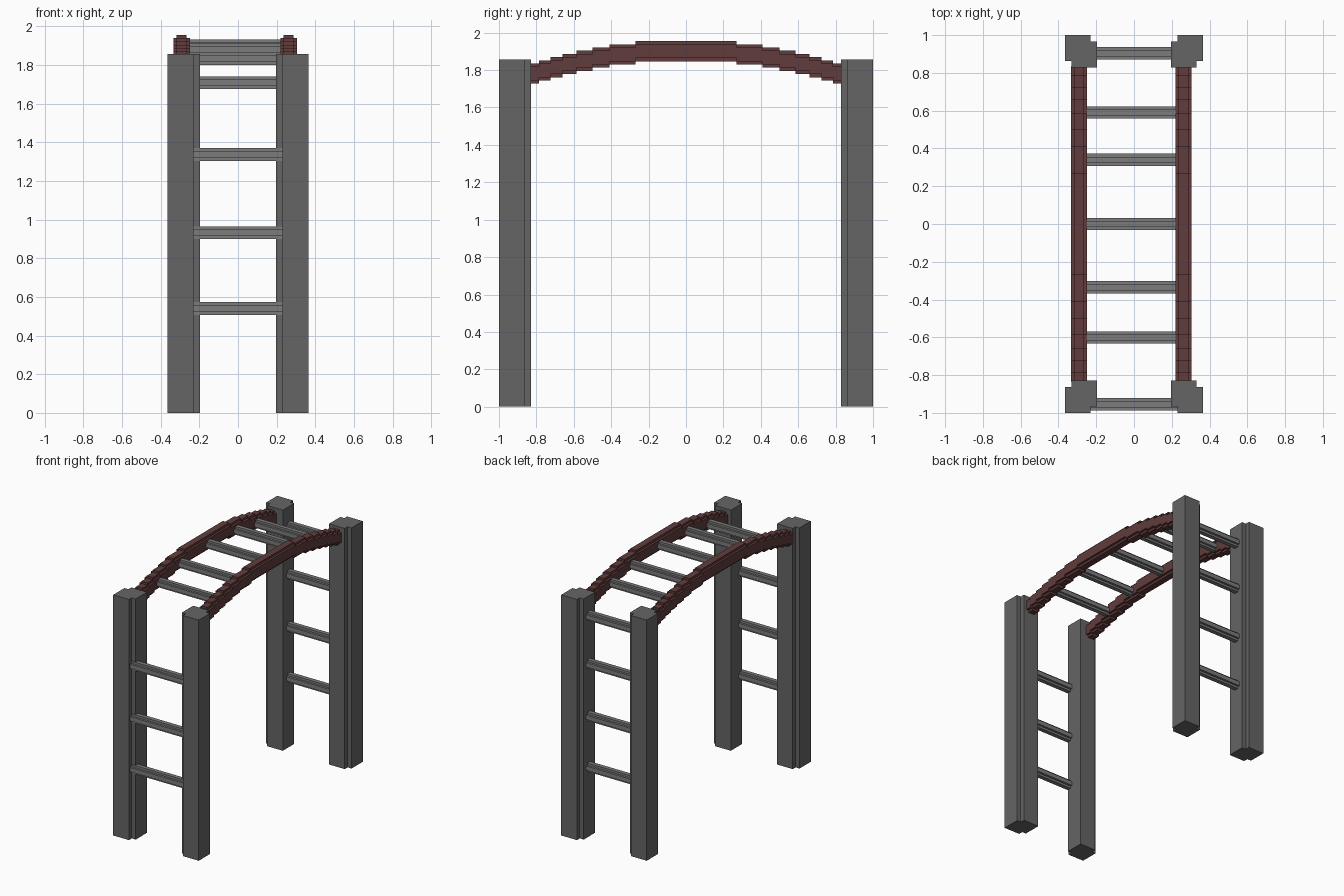
import bpy
from mathutils import Vector

if "Cube" in bpy.data.objects:
    bpy.data.objects.remove(bpy.data.objects["Cube"])

H = 0.0171  # size of one stair step in the blocky style


def material(name, rgb):
    m = bpy.data.materials.new(name)
    m.diffuse_color = (*rgb, 1)
    m.use_nodes = True
    m.node_tree.nodes["Principled BSDF"].inputs["Base Color"].default_value = m.diffuse_color
    return m


STEEL = material("dark_grey", (0.13, 0.13, 0.13))
BAR = material("mid_grey", (0.2, 0.2, 0.2))
RED = material("dark_red", (0.12, 0.045, 0.045))


def prism(name, outline, axis, lo, hi, mat):
    """Extrude a 2D outline along x (outline = y,z) or z (outline = x,y)."""
    place = (lambda p, t: (t, *p)) if axis == "x" else (lambda p, t: (*p, t))
    n = len(outline)
    verts = [Vector(place(p, t)) for t in (lo, hi) for p in outline]
    area = sum(outline[i - 1][0] * outline[i][1] - outline[i][0] * outline[i - 1][1]
               for i in range(n))
    faces = [list(range(n))[::-1], list(range(n, 2 * n))]
    faces += [[i, (i + 1) % n, n + (i + 1) % n, n + i] for i in range(n)]
    if area < 0:
        faces = [f[::-1] for f in faces]
    me = bpy.data.meshes.new(name)
    me.from_pydata(verts, [], faces)
    me.materials.append(mat)
    ob = bpy.data.objects.new(name, me)
    bpy.context.collection.objects.link(ob)
    return ob


# Four corner posts: two overlapping squares, the second stepped inward
A, B, C, D = 0.365, 0.331, 0.231, 0.197
for sx, side in ((-1, "left"), (1, "right")):
    for sy, end in ((-1, "front"), (1, "back")):
        pts = [(A, 1.0), (C, 1.0), (C, 0.966), (D, 0.966),
               (D, 0.828), (B, 0.828), (B, 0.863), (A, 0.863)]
        prism(f"{end}_{side}_post", [(sx * x, sy * y) for x, y in pts],
              "z", 0, 1.857, STEEL)

# Arched side rails: stepped profile, a tall narrow core and a wide low core
EDGES = [0.27, 0.41, 0.50, 0.585, 0.66, 0.725, 0.785, 0.835]
TOP, BOTTOM = 1.955, 1.847


def stairs(z):
    right = []
    for k, y in enumerate(EDGES):
        start = EDGES[k - 1] if k else 0
        right += [(start, z - k * H)] * (k > 0) + [(y, z - k * H)]
    return [(-y, h) for y, h in right[::-1]] + right


def rail(name, xc):
    for part, half, inset in (("core", 1.5 * H, 0), ("flank", 2.5 * H, H)):
        outline = stairs(TOP - inset) + stairs(BOTTOM + inset)[::-1]
        prism(f"{name}_{part}", outline, "x", xc - half, xc + half, RED)


rail("left_rail", -0.292)
rail("right_rail", 0.262)


# Rungs: small stepped round bars running across x
def rung(name, y, z, x0, x1, r=0.033):
    s = r / 2
    q = [(r, -s), (r, s), (s, s), (s, r), (-s, r), (-s, s),
         (-r, s), (-r, -s), (-s, -s), (-s, -r), (s, -r), (s, -s)]
    prism(name, [(y + a, z + b) for a, b in q], "x", x0, x1, BAR)


for i, z in enumerate((0.54, 0.932, 1.337, 1.707)):
    if i < 3:
        rung(f"front_ladder_rung_{i + 1}", -0.955, z, -0.236, 0.236)
    rung(f"back_ladder_rung_{i + 1}", 0.903, z, -0.2, 0.2)

for i, y in enumerate((-0.6, -0.335, 0, 0.34, 0.59)):
    rung(f"overhead_rung_{i + 1}", y, 1.9 - 0.19 * y * y, -0.26, 0.23, 0.032)
